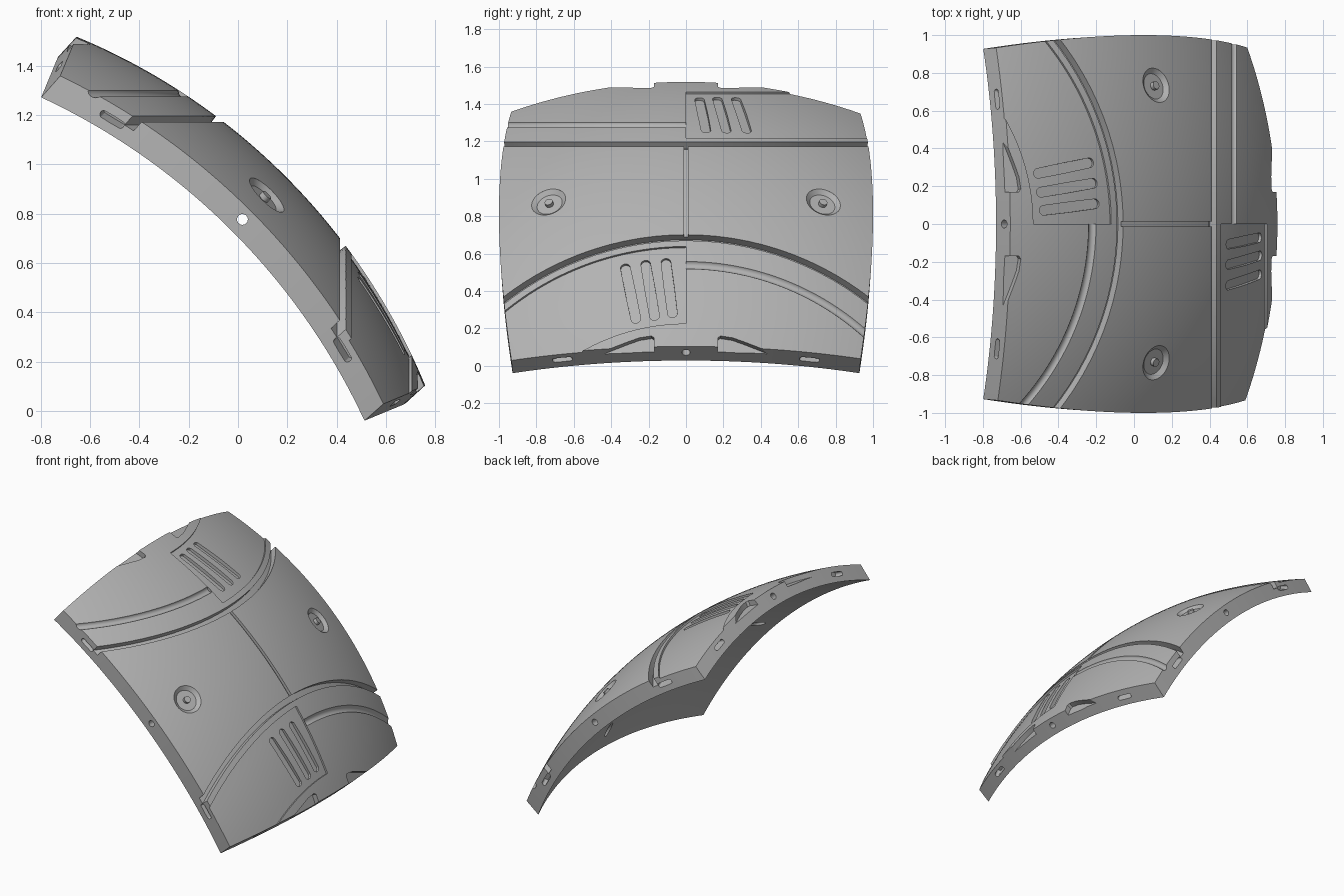
import bpy, bmesh
from math import sin, cos, tan, radians, sqrt, pi
from mathutils import Matrix, Vector

if "Cube" in bpy.data.objects:
    bpy.data.objects.remove(bpy.data.objects["Cube"])

HALF = radians(22.5)              # half the angle spanned by the panel
R = 1 / sin(HALF)                 # outer sphere radius
R_IN = R * 0.96                   # inner sphere radius
CENTRE = Matrix.Translation((-1.655, 0, -0.896))
TILT = CENTRE @ Matrix.Rotation(pi / 4, 4, 'Y')
TURNS = [Matrix.Identity(4), Matrix.Rotation(pi, 4, Vector((1, 0, 1)).normalized())]

grey = bpy.data.materials.new("mid_grey")
grey.use_nodes = True
grey.diffuse_color = (0.45, 0.45, 0.45, 1)
grey.node_tree.nodes["Principled BSDF"].inputs["Base Color"].default_value = grey.diffuse_color


def make(name, bm, matrix):
    bmesh.ops.transform(bm, matrix=matrix, verts=bm.verts)
    bmesh.ops.recalc_face_normals(bm, faces=bm.faces)
    mesh = bpy.data.meshes.new(name)
    bm.to_mesh(mesh)
    bm.free()
    obj = bpy.data.objects.new(name, mesh)
    mesh.materials.append(grey)
    bpy.context.scene.collection.objects.link(obj)
    return obj


def loft(rings, closed=False):
    """Join equal rings of points into a solid."""
    bm = bmesh.new()
    loops = [[bm.verts.new(p) for p in ring] for ring in rings]
    pairs = list(zip(loops, loops[1:]))
    if closed:
        pairs.append((loops[-1], loops[0]))
    else:
        bm.faces.new(loops[0])
        bm.faces.new(loops[-1])
    for a, b in pairs:
        for i in range(len(a)):
            j = (i + 1) % len(a)
            bm.faces.new((a[i], a[j], b[j], b[i]))
    return bm


def lathe(profile, start, end, steps=40):
    """Spin an (axial, radial) profile about the x axis."""
    full = end - start >= 360
    rings = []
    for k in range(steps if full else steps + 1):
        t = radians(start + (end - start) * k / steps)
        rings.append([(a, r * sin(t), r * cos(t)) for a, r in profile])
    return loft(rings, full)


def band(x0, x1, depth, steps):
    """Profile of a sunken band between two x positions on the sphere."""
    t0, t1 = (Vector((x, sqrt(R * R - x * x))).angle(Vector((1, 0))) for x in (x0, x1))
    ts = [t0 + (t1 - t0) * k / steps for k in range(steps + 1)]
    low, high = R - depth, R + 0.05
    return ([(low * cos(t), low * sin(t)) for t in ts]
            + [(high * cos(t), high * sin(t)) for t in reversed(ts)])


def on_sphere(y, z):
    z += 0.896
    return Vector((sqrt(R * R - y * y - z * z), y, z))


def capsule(length, radius, low, high):
    """Rounded slot along x, deep along z."""
    bm = bmesh.new()
    bmesh.ops.create_cone(bm, cap_ends=True, segments=18, radius1=radius,
                          radius2=radius, depth=high - low)
    for v in bm.verts:
        v.co.z += (high + low) / 2
        if abs(v.co.x) > 1e-5:
            v.co.x += (length / 2 - radius) * (1 if v.co.x > 0 else -1)
    return bm


def frame(origin, along, normal):
    z = normal.normalized()
    x = (along - z * along.dot(z)).normalized()
    m = Matrix((x, z.cross(x), z)).transposed().to_4x4()
    m.translation = origin
    return m


# Curved square panel with radial edges
bm = bmesh.new()
bmesh.ops.create_grid(bm, x_segments=45, y_segments=45, size=tan(HALF))
for v in bm.verts:
    v.co = Vector((v.co.x, v.co.y, 1)).normalized() * R
outer = list(bm.verts)
bmesh.ops.solidify(bm, geom=bm.faces[:], thickness=0.1)
known = set(outer)
radii = sorted(v.co.length for v in bm.verts)
middle = (radii[0] + radii[-1]) / 2
for v in bm.verts:
    v.co = v.co.normalized() * (R if v.co.length > middle else R_IN)
panel = make("curved_panel", bm, TILT)

cutters = []


def cut(name, bm, matrix):
    cutters.append(make(name, bm, matrix))


# Details shared by both ends through a half turn
for turn in TURNS:
    place = CENTRE @ turn
    cut("cross_seam", lathe(band(2.068, 2.092, 0.045, 2), -60, 60), place)
    cut("vent_recess", lathe(band(2.115, 2.36, 0.012, 8), -70, 0), place)

    # Rounded channel beside the vent
    t = radians(33.3)
    rim = R + 0.01
    ring = [(rim * cos(t) + 0.026 * cos(k * pi / 8),
             rim * sin(t) + 0.026 * sin(k * pi / 8)) for k in range(16)]
    cut("channel", lathe(ring, 0.05, 65), place)

    # Three slanted vent slots
    for top, bottom in (((-0.33, 0.55), (-0.265, 0.235)),
                        ((-0.22, 0.57), (-0.165, 0.25)),
                        ((-0.11, 0.58), (-0.07, 0.265))):
        a, b = on_sphere(*top), on_sphere(*bottom)
        mid = ((a + b) / 2).normalized() * R
        cut("vent_slot", capsule((a - b).length, 0.027, -0.035, 0.05),
            place @ frame(mid, a - b, mid))

    # Wedge notches in the end edge
    for side in (-1, 1):
        outline = [on_sphere(side * y, z) for y, z in
                   ((0.17, 0.15), (0.185, 0.16), (0.25, 0.15), (0.32, 0.125),
                    (0.46, 0.07), (0.46, -0.05), (0.17, -0.05))]
        cut("edge_notch", loft([[p * s for p in outline]
                                for s in (1 - 0.035 / R, 1 + 0.05 / R)]), place)

# Centre seam joining the two cross seams
strip = [(-0.012, R - 0.02), (0.012, R - 0.02), (0.012, R + 0.05), (-0.012, R + 0.05)]
cut("centre_seam", lathe(strip, -52.7, -37.3), CENTRE @ Matrix.Rotation(pi / 2, 4, 'Z'))

# Round dimples with a central pin
dish = [(R - 0.022, 0.022), (R - 0.022, 0.07), (R - 0.002, 0.095),
        (R + 0.05, 0.095), (R + 0.05, 0.022)]
for side in (-1, 1):
    y = side * 0.735 / R
    u = sqrt((1 - y * y) / 2)
    turn = Vector((u, y, u)).to_track_quat('X', 'Z').to_matrix().to_4x4()
    cut("dimple", lathe(dish, 0, 360), CENTRE @ turn)

# Joint holes and slots on the four edges
mid_r = (R + R_IN) / 2
for k in range(4):
    place = TILT @ Matrix.Rotation(k * pi / 2, 4, 'Z')
    normal = Vector((0, cos(HALF), -sin(HALF)))
    for side in (-1, 1):
        spot = Vector((side * 0.289, tan(HALF), 1)).normalized() * mid_r
        along = Vector((1, 0, -side * 0.289))
        cut("edge_slot", capsule(0.11, 0.015, -0.04, 0.05),
            place @ frame(spot, along, normal))
    if k < 2:
        spot = Vector((0, 0, mid_r * cos(HALF)))
        cut("edge_hole", capsule(0.044, 0.022, -1.2, 1.2),
            place @ frame(spot, Vector((1, 0, 0)), Vector((0, 1, 0))))

# Carve every detail, then remove the cutters
bpy.context.view_layer.objects.active = panel
panel.select_set(True)
for cutter in cutters:
    cutter.hide_render = True
    mod = panel.modifiers.new("carve", 'BOOLEAN')
    mod.operation = 'DIFFERENCE'
    mod.solver = 'EXACT'
    mod.object = cutter
    bpy.ops.object.modifier_apply(modifier=mod.name)
    bpy.data.objects.remove(cutter)
bpy.ops.object.shade_smooth_by_angle(angle=radians(25))
